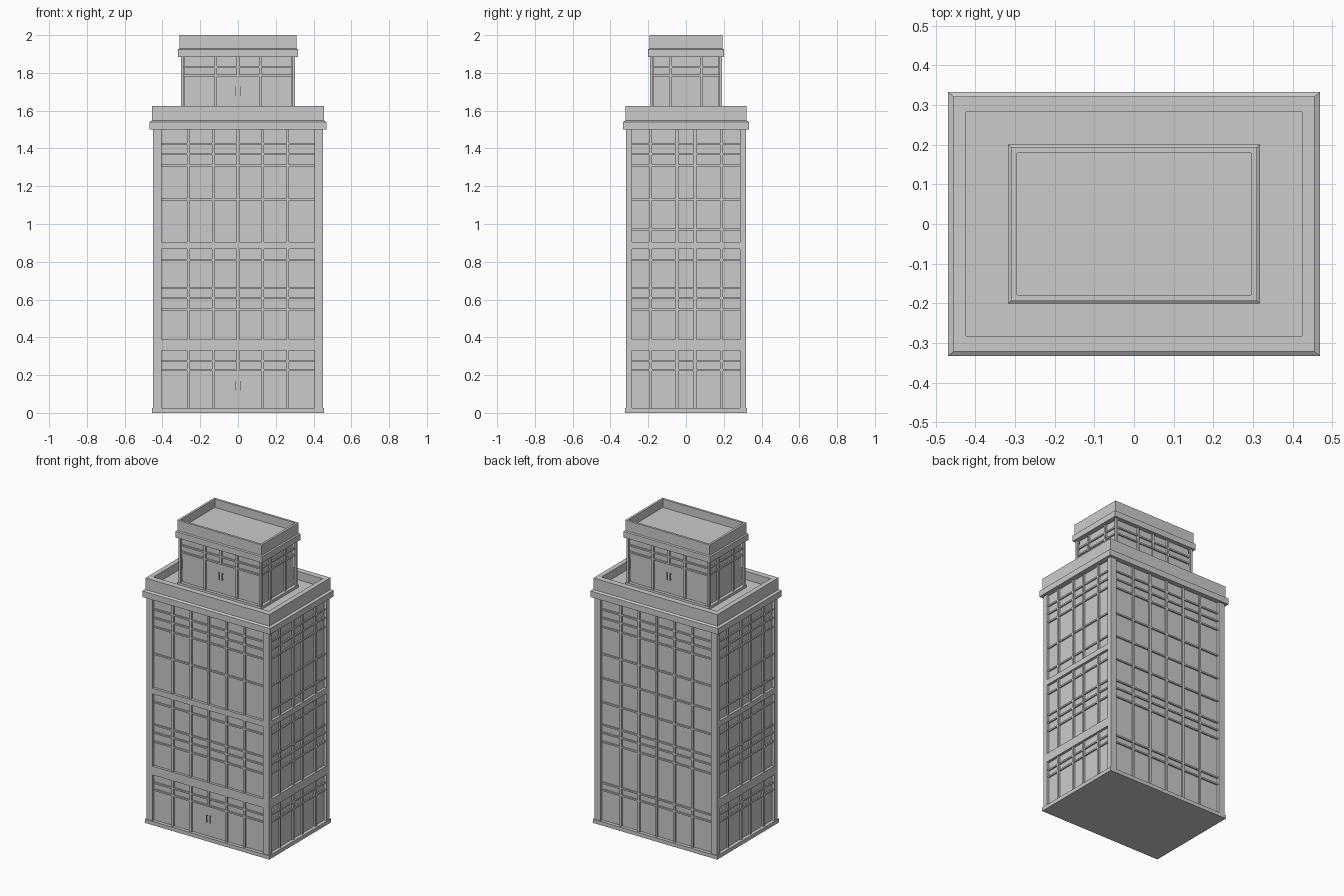
import bpy, bmesh, math
from mathutils import Matrix

if "Cube" in bpy.data.objects:
    bpy.data.objects.remove(bpy.data.objects["Cube"])


def make(name, bm):
    me = bpy.data.meshes.new(name)
    bm.to_mesh(me)
    bm.free()
    ob = bpy.data.objects.new(name, me)
    bpy.context.collection.objects.link(ob)
    return ob


def box(bm, x0, x1, y0, y1, z0, z1, rot=0.0):
    m = (Matrix.Rotation(rot, 4, 'Z')
         @ Matrix.Translation(((x0 + x1) / 2, (y0 + y1) / 2, (z0 + z1) / 2))
         @ Matrix.Diagonal((x1 - x0, y1 - y0, z1 - z0, 1)))
    bmesh.ops.create_cube(bm, size=1, matrix=m)


def stack(name, rings):
    """Closed solid through rectangular rings (half x, half y, z)."""
    bm = bmesh.new()
    loops = [[bm.verts.new((sx * a, sy * b, z))
              for sx, sy in ((-1, -1), (1, -1), (1, 1), (-1, 1))]
             for a, b, z in rings]
    for lo, hi in zip(loops, loops[1:]):
        for i in range(4):
            j = (i + 1) % 4
            bm.faces.new((lo[i], lo[j], hi[j], hi[i]))
    bm.faces.new(loops[0][::-1])
    bm.faces.new(loops[-1])
    return make(name, bm)


RECESS, PROUD = 0.017, 0.011   # glass depth behind wall, bar projection from glass


def facade(name, rot, wall, half, z0, z1, mullions, transoms, spandrels=(),
           door_top=None, door_mullion=True):
    """Bars and spandrels of one side, laid out facing -y, then turned by rot."""
    bm = bmesh.new()
    glass = -wall + RECESS
    for u in mullions:
        low = door_top if (door_top and u == 0) else z0
        box(bm, u - .007, u + .007, glass - PROUD, glass + .01, low, z1, rot)
    for z in transoms:
        box(bm, -half, half, glass - PROUD + .002, glass + .01, z - .005, z + .005, rot)
    for a, b in spandrels:
        box(bm, -half - .005, half + .005, -wall, glass + .01, a, b, rot)
    make(name + "_frames", bm)
    if door_top:
        # door leaf joint and a pair of pull handles
        bm = bmesh.new()
        mid = z0 + (door_top - z0) * .58
        box(bm, -.0015, .0015, glass - .002, glass + .01, z0, door_top, rot)
        for s in (-1, 1):
            u = s * .012
            box(bm, u - .002, u + .002, glass - .013, glass - .009, mid - .025, mid + .025, rot)
            for dz in (-.018, .018):
                box(bm, u - .0015, u + .0015, glass - .01, glass + .005,
                    mid + dz - .0015, mid + dz + .0015, rot)
        make(name + "_door_handles", bm)


def corners(name, hx, hy, ix, iy, z0, z1):
    bm = bmesh.new()
    for sx in (-1, 1):
        for sy in (-1, 1):
            xs, ys = sorted((sx * ix, sx * hx)), sorted((sy * iy, sy * hy))
            box(bm, *xs, *ys, z0, z1)
    make(name, bm)


# main tower
HX, HY, IX, IY = .45, .318, .405, .285
stack("tower_plinth", [(.456, .323, 0), (.456, .323, .025)])
stack("tower_glass_core", [(HX - RECESS, HY - RECESS, .01), (HX - RECESS, HY - RECESS, 1.51)])
corners("tower_corner_piers", HX, HY, IX, IY, .01, 1.51)
stack("tower_cornice_and_roof", [
    (.469, .333, 1.50), (.469, .333, 1.54), (.455, .321, 1.548),
    (.455, .321, 1.625), (.423, .282, 1.625), (.423, .282, 1.57)])

bars = [.275, .228, .548, .608, .66, .81, 1.13, 1.31, 1.37, 1.425]
bands = [(.33, .388), (.868, .905)]
mx = [-.263, -.131, 0, .131, .263]
my = [-.188, -.048, .048, .188]
facade("tower_front", 0, HY, IX, .025, 1.5, mx, bars, bands, door_top=.228)
facade("tower_back", math.pi, HY, IX, .025, 1.5, mx, bars + [.97])
for nm, r in (("tower_right", math.pi / 2), ("tower_left", -math.pi / 2)):
    facade(nm, r, HX, IY, .025, 1.5, my, bars + [.97], bands)

# rooftop pavilion
PX, PY, QX, QY = .303, .19, .288, .175
stack("pavilion_plinth", [(.307, .194, 1.56), (.307, .194, 1.588)])
stack("pavilion_glass_core", [(PX - RECESS, PY - RECESS, 1.56), (PX - RECESS, PY - RECESS, 1.89)])
corners("pavilion_corner_piers", PX, PY, QX, QY, 1.56, 1.89)
stack("pavilion_cornice_and_roof", [
    (.318, .201, 1.885), (.318, .201, 1.925), (.310, .194, 1.93),
    (.310, .194, 2.0), (.295, .179, 2.0), (.295, .179, 1.945)])
for nm, r in (("pavilion_front", 0), ("pavilion_back", math.pi)):
    facade(nm, r, PY, QX, 1.588, 1.885, [-.117, 0, .117], [1.787, 1.832], door_top=1.787)
for nm, r in (("pavilion_right", math.pi / 2), ("pavilion_left", -math.pi / 2)):
    facade(nm, r, PX, QY, 1.588, 1.885, [-.08, .08], [1.787, 1.832])
